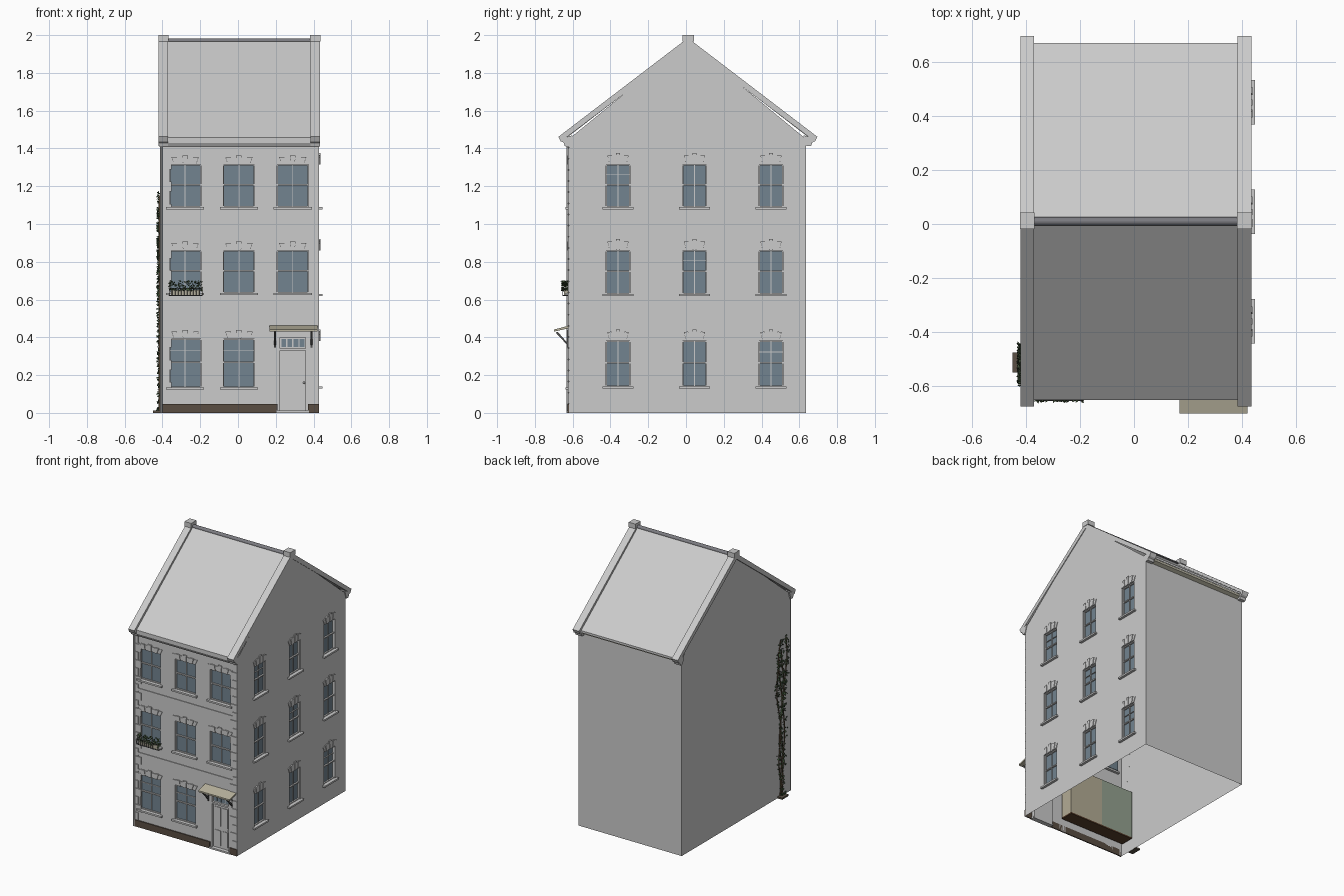
import bpy, bmesh, math, random
from mathutils import Vector

if "Cube" in bpy.data.objects:
    bpy.data.objects.remove(bpy.data.objects["Cube"])
random.seed(4)

parts, colours = {}, {}
FX, FY, SX, BY, LX = -0.41, -0.62, 0.43, 0.635, -0.41
EAVE, RIDGE, MID = 1.45, 1.965, 0.01

def part(name, col=None):
    if col: colours[name] = col
    return parts.setdefault(name, bmesh.new())

# plane mappings: u along wall, d outward, v up
front = lambda u, d, v: Vector((u, FY - d, v))
side = lambda u, d, v: Vector((SX + d, u, v))

def face(bm, pts):
    return bm.faces.new([bm.verts.new(p) for p in pts])

def prism(bm, a, b):
    """Closed solid between two matching rings of points."""
    va, vb = [bm.verts.new(p) for p in a], [bm.verts.new(p) for p in b]
    n = len(va)
    fs = [bm.faces.new(va), bm.faces.new(vb[::-1])]
    for i in range(n):
        fs.append(bm.faces.new((va[i], vb[i], vb[(i+1) % n], va[(i+1) % n])))
    bmesh.ops.recalc_face_normals(bm, faces=fs)

def poly(bm, P, uv, d0, d1):
    prism(bm, [P(u, d0, v) for u, v in uv], [P(u, d1, v) for u, v in uv])

def box(bm, P, u0, u1, d0, d1, v0, v1):
    poly(bm, P, [(u0, v0), (u1, v0), (u1, v1), (u0, v1)], d0, d1)

world = lambda u, d, v: Vector((u, d, v))

def profile_x(bm, x0, x1, yz):
    prism(bm, [Vector((x0, y, z)) for y, z in yz], [Vector((x1, y, z)) for y, z in yz])

def wall(name, P, u0, u1, top, holes):
    """Flat wall with rectangular openings and reveals."""
    bm = part(name)
    us = sorted({u0, u1, *[h[i] for h in holes for i in (0, 1)]})
    vs = sorted({0.0, top, *[h[i] for h in holes for i in (2, 3)]})
    for a, b in zip(us, us[1:]):
        for c, d in zip(vs, vs[1:]):
            m, n = (a+b)/2, (c+d)/2
            if not any(h[0] < m < h[1] and h[2] < n < h[3] for h in holes):
                face(bm, [P(a, 0, c), P(b, 0, c), P(b, 0, d), P(a, 0, d)])
    bmesh.ops.remove_doubles(bm, verts=bm.verts, dist=1e-5)
    for a, b, c, d in holes:
        r = [(a, c), (a, d), (b, d), (b, c)]
        for p, q in zip(r, r[1:] + r[:1]):
            face(bm, [P(p[0], 0, p[1]), P(q[0], 0, q[1]), P(q[0], -.02, q[1]), P(p[0], -.02, p[1])])

def window(P, a, b, c, d, bar, arch):
    box(part('window_glass', (.17, .23, .28, 1)), P, a, b, -.022, -.018, c, d)
    f, m, h = part('window_frames'), (a+b)/2, c + (d-c)*.52
    t = .005
    for u0, u1 in ((a, a+t), (b-t, b)):
        box(f, P, u0, u1, -.018, -.008, c, d)
    for v0, v1 in ((c, c+t), (d-t, d), (h-.004, h+.004)):
        box(f, P, a, b, -.018, -.007, v0, v1)
    box(f, P, m-.002, m+.002, -.018, -.011, c, d)
    if bar:
        box(f, P, a, b, -.018, -.011, (h+d)/2-.002, (h+d)/2+.002)
    box(part('window_sills'), P, a-.018, b+.018, -.018, .018, c-.012, c)
    # fan of stone blocks over the opening
    n, lin = 7, part('window_lintels')
    for i in range(n):
        s, e = i/n - .5, (i+1)/n - .5
        rise = lambda q: arch * (1 - 4*q*q)
        hh = .036 + (.012 if i == n//2 else .004*(i % 2))
        w = b - a
        poly(lin, P, [(m+s*w, d), (m+e*w, d), (m+e*w*1.22, d+hh+rise(e)),
                      (m+s*w*1.22, d+hh+rise(s))], 0, .004 + .004*(i % 2))

# front and right walls with their windows
rows = [(.135, .39), (.635, .86), (1.09, 1.315)]
fh = [(u-.083, u+.083, c, d) for k, (c, d) in enumerate(rows)
      for u in (-.28, .005, .29) if not (k == 0 and u > .2)]
sh = [(u-.064, u+.064, c, d) for c, d in ((.14, .38), (.63, .86), (1.09, 1.315))
      for u in (-.36, .045, .45)]
door_hole = (.21, .37, 0.0, .41)
wall('front_wall', front, FX, SX, EAVE, fh + [door_hole])
wall('right_wall', side, FY, BY, EAVE, sh)
for i, h in enumerate(fh): window(front, *h, i < 2, 0)
for i, h in enumerate(sh): window(side, *h, i in (2, 4, 6), .014)

# right gable, left wall and back wall
face(part('right_wall'), [(SX, FY, EAVE), (SX, BY, EAVE), (SX, MID, RIDGE)])
face(part('left_wall'), [(LX, FY, 0), (LX, FY, EAVE), (LX, MID, RIDGE), (LX, BY, EAVE), (LX, BY, 0)])
face(part('back_wall'), [(LX, BY, 0), (LX, BY, EAVE), (SX, BY, EAVE), (SX, BY, 0)])

# roof slopes, gable copings, kneelers, apex blocks
for s in (-1, 1):
    e = MID + s*.66
    profile_x(part('roof_slopes'), -.375, .39, [(e, 1.458), (MID, RIDGE+.003), (MID, RIDGE-.015), (e, 1.442)])
    for x0, x1 in ((-.42, -.37), (.383, .435)):
        t = MID + s*.685
        profile_x(part('gable_copings'), x0, x1, [(t, 1.462), (MID, 1.985), (MID, 1.945), (t-s*.012, 1.436)])
        profile_x(part('kneelers'), x0, x1, [(MID + s*.628, 1.412), (MID + s*.652, 1.412),
                  (MID + s*.658, 1.43), (MID + s*.672, 1.44), (MID + s*.672, 1.452), (MID + s*.61, 1.47)])
for x0, x1 in ((-.422, -.368), (.381, .437)):
    box(part('apex_blocks'), world, x0, x1, MID-.028, MID+.032, 1.965, 2.0)
profile_x(part('ridge_tiles', (.2, .2, .22, 1)), -.37, .385,
          [(MID + .016*math.cos(a), 1.966 + .016*math.sin(a)) for a in [k*math.pi/6 for k in range(7)]])
# eaves gutters
profile_x(part('front_gutter'), -.415, .432, [(FY, 1.408), (-.635, 1.408), (-.648, 1.43), (-.648, 1.45), (FY, 1.455)])
profile_x(part('back_fascia', (.5, .48, .38, 1)), -.41, .43, [(BY, 1.42), (.66, 1.432), (.66, 1.448), (BY, 1.46)])

# string courses, plinth, quoins
for z in (.53, 1.0):
    box(part('string_courses'), front, FX, SX, 0, .005, z, z+.02)
for a, b in ((FX, .21), (.37, SX)):
    box(part('plinth', (.1, .075, .055, 1)), front, a, b, 0, .008, 0, .048)
for i in range(23):
    z, w = .05 + i*.059, (.036, .058)[i % 2]
    for a, b in ((FX, FX+w), (SX-w, SX)):
        box(part('quoins'), front, a, b, 0, .006, z, z+.054)

# front door with transom lights, panels and knob
d = part('door')
box(d, front, .21, .37, -.022, -.016, 0, .41)
for a, b, c, e in ((.21, .222, 0, .41), (.358, .37, 0, .41), (.222, .358, .398, .41), (.222, .358, .33, .342)):
    box(part('door_frame'), front, a, b, -.016, 0, c, e)
for i in range(4):
    u = .229 + i*.032
    box(part('transom_glass', (.17, .23, .28, 1)), front, u, u+.026, -.016, -.012, .35, .39)
for u in (.238, .297):
    for c, e in ((.03, .14), (.17, .31)):
        box(d, front, u, u+.045, -.016, -.012, c, e)
bmesh.ops.create_uvsphere(part('door_knob'), u_segments=10, v_segments=6, radius=.006)
bmesh.ops.translate(part('door_knob'), verts=part('door_knob').verts, vec=(.35, FY+.008, .16))
box(part('door_step'), front, .205, .375, -.02, .012, 0, .012)

# canopy and its brackets
profile_x(part('canopy', (.48, .45, .34, 1)), .168, .42, [(-.70, .43), (-.70, .441), (FY, .462), (FY, .448)])
for x in (.19, .385):
    br = part('canopy_brackets', (.08, .08, .08, 1))
    profile_x(br, x, x+.01, [(-.69, .425), (-.68, .43), (FY, .362), (FY, .35)])
    profile_x(br, x, x+.01, [(FY, .345), (-.628, .345), (-.628, .44), (FY, .44)])

# shallow rooms behind the two ground floor windows
def room(name, x0, x1, col):
    box(part(name, col), world, x0, x1, -.505, -.5, .09, .44)
room('left_room_wall', -.40, -.14, (.3, .36, .28, 1))
room('right_room_wall', -.14, .13, (.45, .41, .3, 1))
box(part('room_floor', (.1, .05, .025, 1)), world, -.40, .13, -.598, -.5, .08, .09)
for x in (-.40, -.14, .125):
    box(part('room_partitions', (.45, .41, .3, 1)), world, x, x+.005, -.598, -.5, .09, .44)

# tubes and leaves for planting
def tube(bm, pts, r, n=6):
    pts = [Vector(p) for p in pts]
    for a, b in zip(pts, pts[1:]):
        q = (b-a).to_track_quat('Z', 'Y')
        ring = [q @ Vector((r*math.cos(k*math.tau/n), r*math.sin(k*math.tau/n), 0)) for k in range(n)]
        prism(bm, [a+v for v in ring], [b+v for v in ring])

def leaf(bm, p, r):
    ax = Vector((random.uniform(-1, 1), random.uniform(-1, 1), random.uniform(-1, 1))).normalized()
    b = ax.orthogonal().normalized()
    p = Vector(p)
    face(bm, [p - ax*r, p + b*r*.6, p + ax*r, p - b*r*.6])

# downpipe
tube(part('downpipe'), [(-.406, -.626, 0), (-.406, -.626, 1.42)], .006, 8)

# window box with rail, plants and flowers
rail = part('balcony_rail', (.06, .06, .06, 1))
for z in (.622, .66):
    tube(rail, [(-.365, FY, z), (-.365, -.652, z), (-.19, -.652, z), (-.19, FY, z)], .0025)
for i in range(12):
    x = -.365 + i*.175/11
    tube(rail, [(x, -.652, .618), (x, -.652, .662)], .0015, 4)
box(part('window_box', (.45, .42, .33, 1)), front, -.355, -.2, .004, .026, .622, .65)
for i in range(160):
    leaf(part('box_plants', (.07, .12, .05, 1)),
         (random.uniform(-.365, -.19), random.uniform(-.658, -.626), .648 + .05*random.random()**1.4), .008)

# climbing plant on the left wall with its planter
box(part('planter', (.1, .08, .06, 1)), world, -.45, LX, -.55, -.475, 0, .012)
stem, leaves = part('ivy_stems', (.1, .07, .04, 1)), part('ivy_leaves', (.06, .11, .05, 1))
for k in range(4):
    y, pts = -.515, []
    for j in range(15):
        t = j/14
        pts.append((LX-.006, y + (k-1.5)*.035*t + .018*math.sin(j*.9 + k*1.7), .01 + t*(1.14 - .08*(k % 2))))
    tube(stem, pts, .004)
    for j, p in enumerate(pts):
        for _ in range(5 if j < 8 else 13):
            leaf(leaves, (LX - random.uniform(.004, .018), p[1] + random.uniform(-.02, .02),
                          max(.015, p[2] + random.uniform(-.04, .02))), .009)

# turn every part into an object
for name, bm in parts.items():
    me = bpy.data.meshes.new(name)
    bm.to_mesh(me)
    bm.free()
    bpy.context.collection.objects.link(bpy.data.objects.new(name, me))
    if name in colours:
        mat = bpy.data.materials.new(name)
        mat.diffuse_color = colours[name]
        mat.use_nodes = True
        mat.node_tree.nodes["Principled BSDF"].inputs["Base Color"].default_value = mat.diffuse_color
        me.materials.append(mat)
